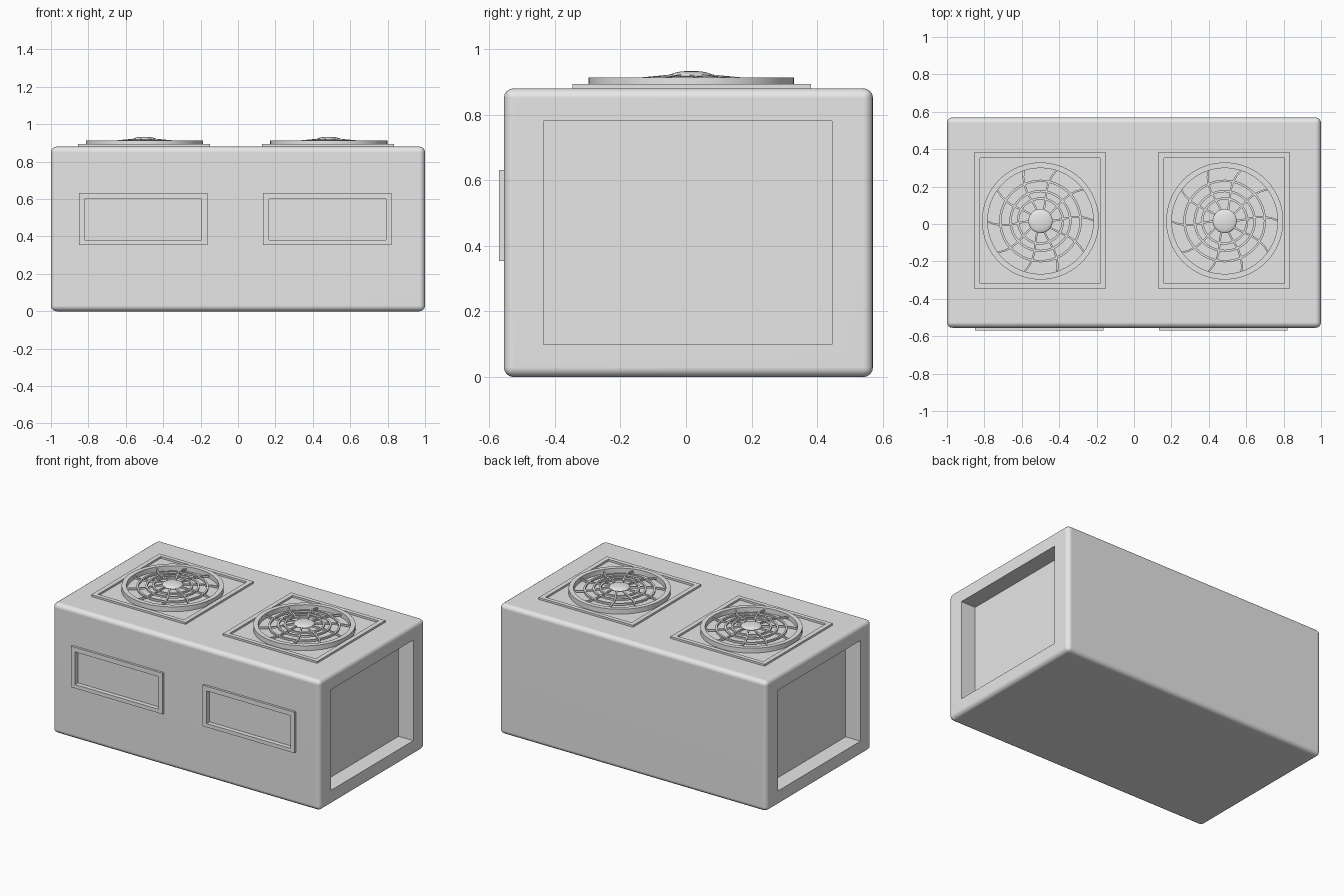
import bpy, bmesh, math
from mathutils import Matrix, Vector

if "Cube" in bpy.data.objects:
    bpy.data.objects.remove(bpy.data.objects["Cube"])

grey = bpy.data.materials.new("light_grey")
grey.use_nodes = True
grey.diffuse_color = (0.8, 0.8, 0.8, 1)
grey.node_tree.nodes["Principled BSDF"].inputs["Base Color"].default_value = (0.8, 0.8, 0.8, 1)


def finish(name, bm, smooth=False):
    bmesh.ops.recalc_face_normals(bm, faces=bm.faces)
    mesh = bpy.data.meshes.new(name)
    bm.to_mesh(mesh)
    bm.free()
    mesh.materials.append(grey)
    ob = bpy.data.objects.new(name, mesh)
    bpy.context.collection.objects.link(ob)
    activate(ob)
    if smooth:
        bpy.ops.object.shade_smooth_by_angle(angle=math.radians(35))
    return ob


def activate(ob):
    bpy.ops.object.select_all(action="DESELECT")
    ob.select_set(True)
    bpy.context.view_layer.objects.active = ob


def add_box(bm, lo, hi):
    lo, hi = Vector(lo), Vector(hi)
    size = Matrix.Diagonal((*(hi - lo), 1))
    bmesh.ops.create_cube(bm, size=1, matrix=Matrix.Translation((lo + hi) / 2) @ size)


def hollow(name, outer, inner, depth, smooth=False):
    """Band between two matching loops, thickened along depth."""
    bm = bmesh.new()
    a = [bm.verts.new(p) for p in outer]
    b = [bm.verts.new(p) for p in inner]
    n = len(a)
    faces = [bm.faces.new((a[i], a[(i + 1) % n], b[(i + 1) % n], b[i])) for i in range(n)]
    new = bmesh.ops.extrude_face_region(bm, geom=faces, use_keep_orig=True)["geom"]
    bmesh.ops.translate(bm, vec=depth, verts=[v for v in new if isinstance(v, bmesh.types.BMVert)])
    return finish(name, bm, smooth)


def rect(cx, cy, w, h):
    return [(cx + sx * w / 2, cy + sy * h / 2) for sx, sy in ((-1, -1), (1, -1), (1, 1), (-1, 1))]


def circle(cx, cy, r, z, n=64):
    return [(cx + r * math.cos(i * math.tau / n), cy + r * math.sin(i * math.tau / n), z) for i in range(n)]


TOP, FRONT = 0.88, -0.555
SIDES = (("right", -0.5), ("left", 0.485))

# Rounded cabinet
bm = bmesh.new()
add_box(bm, (-1, FRONT, 0), (1, 0.57, TOP))
bmesh.ops.bevel(bm, geom=bm.edges[:], offset=0.03, segments=4, profile=0.5, affect="EDGES")
cabinet = finish("cabinet", bm, True)

# End openings and shallow front vents
bm = bmesh.new()
for s in (-1, 1):
    xs = sorted((s * 0.89, s * 1.1))
    add_box(bm, (xs[0], -0.435, 0.1), (xs[1], 0.445, 0.78))
for side, x in SIDES:
    add_box(bm, (x - 0.32, -0.7, 0.38), (x + 0.305, -0.54, 0.6))
cutter = finish("opening_cutter", bm)
cutter.hide_render = True
activate(cabinet)
cut = cabinet.modifiers.new("openings", "BOOLEAN")
cut.object = cutter
cut.solver = "EXACT"
bpy.ops.object.modifier_apply(modifier=cut.name)
bpy.data.objects.remove(cutter)
bpy.ops.object.shade_smooth_by_angle(angle=math.radians(35))
weighted = cabinet.modifiers.new("flat_panels", "WEIGHTED_NORMAL")
weighted.keep_sharp = True


# Domed grille height by radius
def dome(r):
    return 0.928 - 0.095 * r


for side, x in SIDES:
    # Front vent frame
    cx = x - 0.0075
    loops = [[(px, -0.57, pz) for px, pz in rect(cx, cz, w, h)]
             for cz, w, h in ((0.493, 0.687, 0.277), (0.49, 0.625, 0.22))]
    hollow(side + "_vent_frame", *loops, (0, 0.02, 0))

    # Square fan base
    loops = [[(px, py, TOP - 0.005) for px, py in rect(x - 0.003, 0.018, w, h)]
             for w, h in ((0.705, 0.727), (0.643, 0.67))]
    hollow(side + "_fan_base", *loops, (0, 0, 0.018))

    # Round fan housing
    cy = 0.016
    hollow(side + "_fan_housing", circle(x, cy, 0.313, TOP - 0.005),
           circle(x, cy, 0.283, TOP - 0.005), (0, 0, 0.038), True)

    # Grille rings
    for i, r in enumerate((0.12, 0.16, 0.215)):
        z = dome(r) - 0.012
        hollow(f"{side}_grille_ring_{i + 1}", circle(x, cy, r + 0.006, z, 48),
               circle(x, cy, r - 0.006, z, 48), (0, 0, 0.012), True)

    # Slightly curved grille spokes
    bm = bmesh.new()
    for k in range(10):
        rows = []
        for j in range(7):
            r = 0.055 + 0.235 * j / 6
            a = k * math.tau / 10 + 0.12 * math.sin(math.pi * j / 6)
            mid = Vector((x + r * math.cos(a), cy + r * math.sin(a), dome(r)))
            across = Vector((-math.sin(a), math.cos(a), 0)) * 0.005
            down = Vector((0, 0, -0.012))
            rows.append([bm.verts.new(p) for p in
                         (mid - across, mid + across, mid + across + down, mid - across + down)])
        for p, q in zip(rows, rows[1:]):
            for i in range(4):
                bm.faces.new((p[i], p[(i + 1) % 4], q[(i + 1) % 4], q[i]))
        bm.faces.new(rows[0])
        bm.faces.new(rows[-1])
    finish(side + "_grille_spokes", bm)

    # Domed hub
    bm = bmesh.new()
    place = Matrix.Translation((x, cy, 0.918)) @ Matrix.Diagonal((1, 1, 0.23, 1))
    bmesh.ops.create_uvsphere(bm, u_segments=32, v_segments=12, radius=0.065, matrix=place)
    finish(side + "_fan_hub", bm, True)
